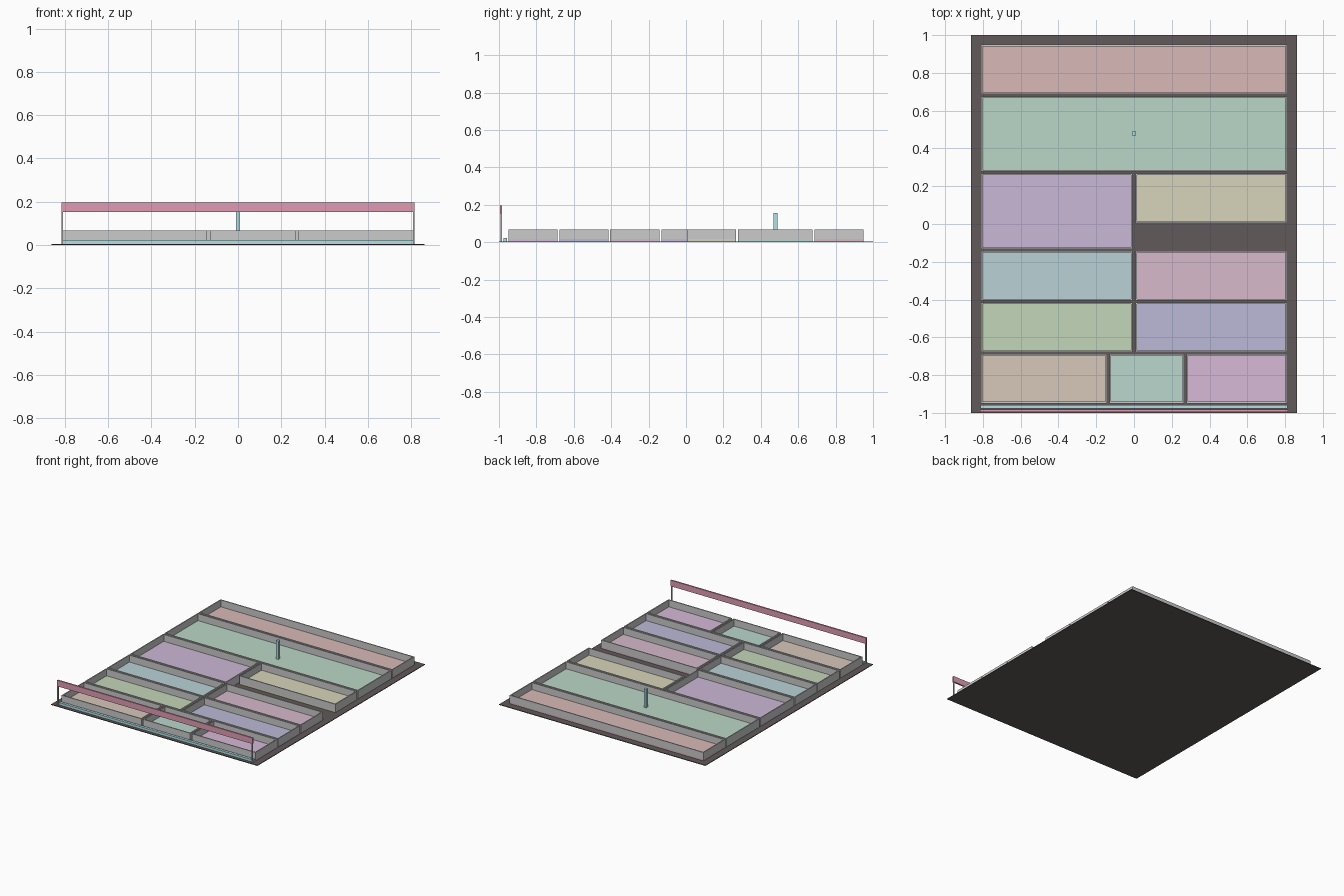
import bpy, bmesh

if "Cube" in bpy.data.objects:
    bpy.data.objects.remove(bpy.data.objects["Cube"])

BASE_T, SLAB_T, BED_TOP, WALL = 0.005, 0.016, 0.068, 0.008


def paint(obj, rgb):
    if rgb:
        mat = bpy.data.materials.new(obj.name + "_colour")
        mat.diffuse_color = (*rgb, 1)
        mat.use_nodes = True
        mat.node_tree.nodes["Principled BSDF"].inputs["Base Color"].default_value = mat.diffuse_color
        obj.data.materials.append(mat)


def finish(name, bm, rgb):
    bmesh.ops.recalc_face_normals(bm, faces=bm.faces)
    mesh = bpy.data.meshes.new(name)
    bm.to_mesh(mesh)
    bm.free()
    obj = bpy.data.objects.new(name, mesh)
    bpy.context.collection.objects.link(obj)
    paint(obj, rgb)
    return obj


def box(name, x0, x1, y0, y1, z0, z1, rgb=None):
    bm = bmesh.new()
    bmesh.ops.create_cube(bm, size=1)
    for v in bm.verts:
        v.co = (x1 if v.co.x > 0 else x0,
                y1 if v.co.y > 0 else y0,
                z1 if v.co.z > 0 else z0)
    return finish(name, bm, rgb)


def wall_ring(name, x0, x1, y0, y1, z0, z1, t):
    """Rectangular frame, open at top and bottom."""
    bm = bmesh.new()
    loops = []
    for inset, z in ((0, z0), (0, z1), (t, z1), (t, z0)):
        a, b, c, d = x0 + inset, x1 - inset, y0 + inset, y1 - inset
        loops.append([bm.verts.new((x, y, z)) for x, y in ((a, c), (b, c), (b, d), (a, d))])
    for k in range(4):
        p, q = loops[k], loops[(k + 1) % 4]
        for i in range(4):
            j = (i + 1) % 4
            bm.faces.new((p[i], p[j], q[j], q[i]))
    return finish(name, bm, None)


# Ground plate
box("base_plate", -0.862, 0.862, -1, 1, 0, BASE_T, (0.12, 0.1, 0.1))

# Trays: name, x range, y range, floor colour
L, R, G = -0.81, 0.81, 0.007
trays = [
    ("back_tray", L, R, 0.687, 0.949, (0.69, 0.49, 0.48)),
    ("wide_tray", L, R, 0.277, 0.676, (0.49, 0.68, 0.57)),
    ("large_left_tray", L, -G, -0.132, 0.267, (0.6, 0.48, 0.68)),
    ("upper_right_tray", G, R, 0.006, 0.267, (0.68, 0.66, 0.49)),
    ("middle_left_tray", L, -G, -0.405, -0.143, (0.49, 0.65, 0.68)),
    ("middle_right_tray", G, R, -0.405, -0.143, (0.68, 0.49, 0.6)),
    ("lower_left_tray", L, -G, -0.677, -0.415, (0.55, 0.67, 0.48)),
    ("lower_right_tray", G, R, -0.677, -0.415, (0.5, 0.49, 0.68)),
    ("front_left_tray", L, -0.143, -0.949, -0.687, (0.68, 0.57, 0.49)),
    ("front_middle_tray", -0.13, 0.265, -0.949, -0.687, (0.49, 0.68, 0.61)),
    ("front_right_tray", 0.278, R, -0.949, -0.687, (0.67, 0.49, 0.68)),
]
for name, x0, x1, y0, y1, rgb in trays:
    box(name + "_floor", x0, x1, y0, y1, BASE_T, SLAB_T, rgb)
    wall_ring(name + "_walls", x0, x1, y0, y1, SLAB_T, BED_TOP, WALL)

# Upright post in the wide tray
box("centre_post", -0.01, 0.01, 0.468, 0.49, SLAB_T, 0.155, (0.45, 0.75, 0.78))

# Front kerb, raised banner and its two posts
box("front_kerb", -0.812, 0.812, -0.977, -0.958, BASE_T, 0.023, (0.45, 0.75, 0.78))
box("front_banner", -0.816, 0.816, -0.995, -0.983, 0.152, 0.197, (0.75, 0.33, 0.45))
for side, s in (("left", -1), ("right", 1)):
    box(side + "_banner_post", s * 0.812 - 0.004, s * 0.812 + 0.004,
        -0.993, -0.985, BASE_T, 0.152)
